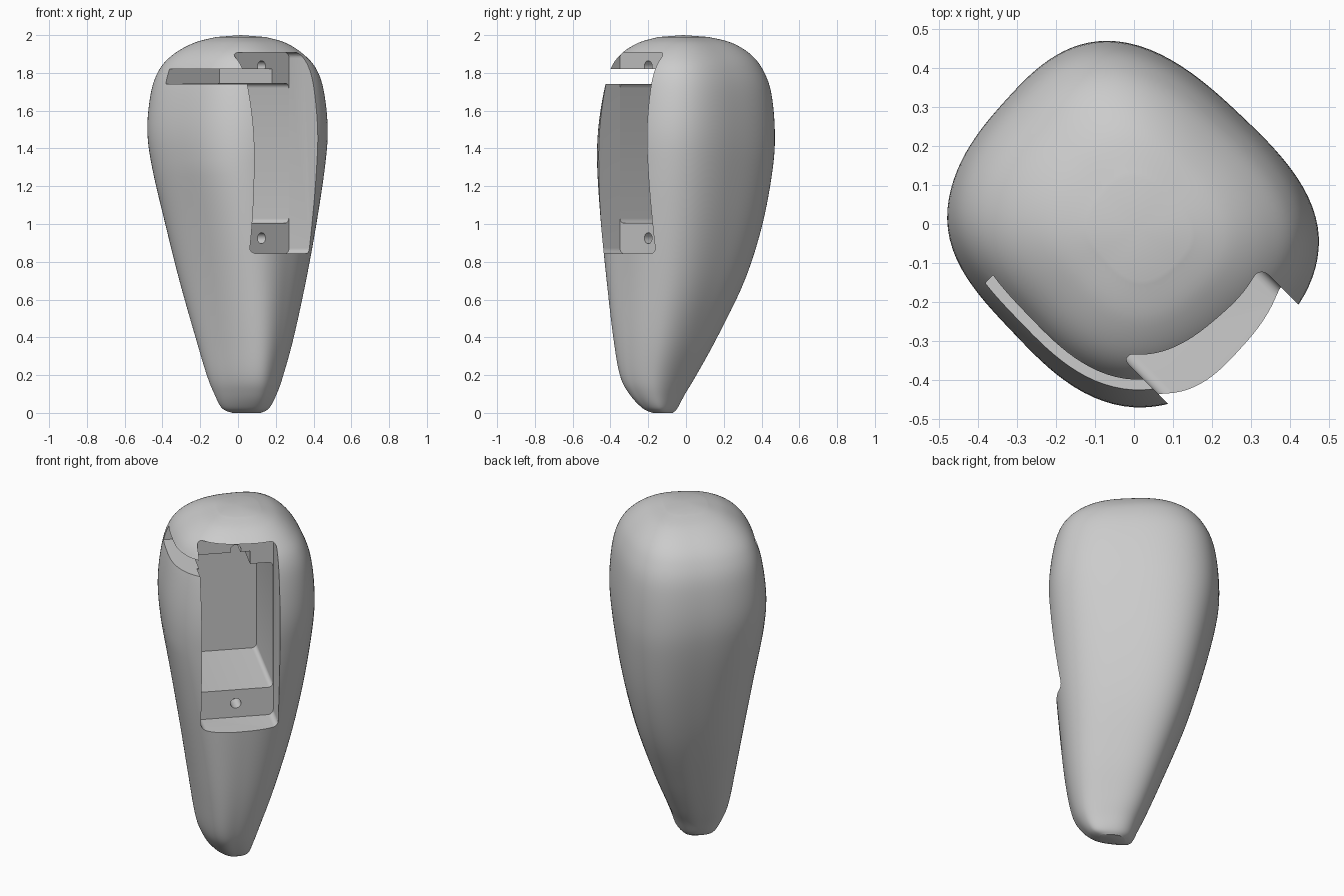
import bpy, bmesh, math
from mathutils import Matrix, Vector

cube = bpy.data.objects.get("Cube")
if cube:
    bpy.data.objects.remove(cube, do_unlink=True)

# Single plain grey material
grey = bpy.data.materials.new("plain_grey")
grey.use_nodes = True
colour = (0.6, 0.6, 0.6, 1)
grey.diffuse_color = colour
grey.node_tree.nodes["Principled BSDF"].inputs["Base Color"].default_value = colour

# Body profile: height, x min, x max, y min, y max
PROFILE = [
    (0, -.03, .12, -.175, -.07),
    (.025, -.085, .165, -.23, -.045),
    (.1, -.125, .205, -.3, -.005),
    (.2, -.165, .24, -.35, .055),
    (.4, -.225, .295, -.385, .165),
    (.7, -.31, .36, -.42, .31),
    (1, -.385, .415, -.45, .405),
    (1.3, -.455, .46, -.47, .46),
    (1.5, -.48, .475, -.465, .47),
    (1.7, -.46, .455, -.435, .45),
    (1.82, -.415, .415, -.4, .405),
    (1.9, -.34, .345, -.345, .34),
    (1.96, -.23, .25, -.25, .24),
    (1.99, -.115, .145, -.145, .12),
]
SEGMENTS = 112
STEPS = 6


def spline(rows, i, f):
    """Smooth interpolation between profile rows i and i + 1."""
    last = len(rows) - 1
    quad = [rows[min(max(i + k, 0), last)] for k in (-1, 0, 1, 2)]
    return [b + f * (c - a + f * (2 * a - 5 * b + 4 * c - d + f * (3 * (b - c) + d - a))) / 2
            for a, b, c, d in zip(*quad)]


def radius(angle):
    """Unit rounded diamond whose four sides bulge differently."""
    u = math.cos(angle) + math.sin(angle)
    v = math.cos(angle) - math.sin(angle)
    pu = 2.5 if u > 0 else 2.6
    pv = 2.9 if v > 0 else 3.1
    low, high = .5, 2
    for _ in range(30):
        mid = (low + high) / 2
        if abs(u * mid) ** pu + abs(v * mid) ** pv < 2:
            low = mid
        else:
            high = mid
    return low


ANGLES = [math.tau * k / SEGMENTS for k in range(SEGMENTS)]
SECTION = [(radius(a) * math.cos(a), radius(a) * math.sin(a)) for a in ANGLES]


def fit(values, low, high):
    """Spread values exactly over the range low to high."""
    least, most = min(values), max(values)
    return [low + (high - low) * (v - least) / (most - least) for v in values]


def section_at(z, x0, x1, y0, y1):
    """Skewed section; its front ridge leans sideways towards the foot."""
    lean = .35 * max(0, 1 - z / 1.3)
    xs = [x + (lean if y < 0 else -.14) * y * y for x, y in SECTION]
    ys = [y - .11 * x - .03 * x * x for x, y in SECTION]
    return zip(fit(xs, x0, x1), fit(ys, y0, y1))


def add_object(name, bm):
    bmesh.ops.recalc_face_normals(bm, faces=bm.faces)
    mesh = bpy.data.meshes.new(name)
    bm.to_mesh(mesh)
    bm.free()
    mesh.materials.append(grey)
    obj = bpy.data.objects.new(name, mesh)
    bpy.context.collection.objects.link(obj)
    return obj


def build_body():
    bm = bmesh.new()
    rows = [spline(PROFILE, i, s / STEPS) for i in range(len(PROFILE) - 1) for s in range(STEPS)]
    rows.append(PROFILE[-1])
    rings = [[bm.verts.new((x, y, max(row[0], 0))) for x, y in section_at(*row)] for row in rows]
    for low, high in zip(rings, rings[1:]):
        for k in range(SEGMENTS):
            n = (k + 1) % SEGMENTS
            bm.faces.new((low[k], low[n], high[n], high[k]))
    # Flat foot and softly domed crown
    bm.faces.new(rings[0])
    crown = bm.verts.new((.015, -.015, 2))
    for k in range(SEGMENTS):
        bm.faces.new((rings[-1][k], rings[-1][(k + 1) % SEGMENTS], crown))
    return add_object("body", bm)


# Recess frame: n points out of the recess, t runs across it
TURN = Matrix.Rotation(-math.pi / 4, 4, "Z")


def box_cutter(name, n, t, z, bevel=0):
    bm = bmesh.new()
    size = [hi - lo for lo, hi in (n, t, z)]
    centre = Vector([(hi + lo) / 2 for lo, hi in (n, t, z)])
    bmesh.ops.create_cube(bm, size=1)
    bmesh.ops.scale(bm, vec=size, verts=bm.verts)
    bmesh.ops.translate(bm, vec=centre, verts=bm.verts)
    if bevel:
        # Round only the corners that run along the recess direction
        edges = [e for e in bm.edges if abs(e.verts[0].co.x - e.verts[1].co.x) > .01]
        bmesh.ops.bevel(bm, geom=edges, offset=bevel, segments=5, profile=.5, affect="EDGES")
    bm.transform(TURN)
    return add_object(name, bm)


def hole_cutter(name, n, t, z):
    bm = bmesh.new()
    bmesh.ops.create_cone(bm, cap_ends=True, segments=24, radius1=.029, radius2=.029, depth=.2,
                          matrix=Matrix.Translation((n, t, z)) @ Matrix.Rotation(math.pi / 2, 4, "Y"))
    bm.transform(TURN)
    return add_object(name, bm)


def carve(body, cutter):
    cutter.hide_render = True
    mod = body.modifiers.new(cutter.name, "BOOLEAN")
    mod.operation = "DIFFERENCE"
    mod.solver = "EXACT"
    mod.object = cutter
    with bpy.context.temp_override(object=body, active_object=body):
        bpy.ops.object.modifier_apply(modifier=mod.name)
    bpy.data.objects.remove(cutter, do_unlink=True)


body = build_body()
bpy.context.view_layer.objects.active = body

# Shallow recess, deep chamber, side slot and two screw holes
carve(body, box_cutter("recess", (.23, 1), (-.265, .152), (.843, 1.908), .03))
carve(body, box_cutter("chamber", (-.28, .3), (-.263, .15), (1.005, 1.745), .025))
carve(body, box_cutter("slot", (-.163, 1), (-1, .025), (1.74, 1.82)))
for height in (.925, 1.835):
    carve(body, hole_cutter("screw_hole", .22, -.053, height))

for obj in bpy.context.selected_objects:
    obj.select_set(False)
body.select_set(True)
bpy.ops.object.shade_smooth_by_angle(angle=math.radians(35))
